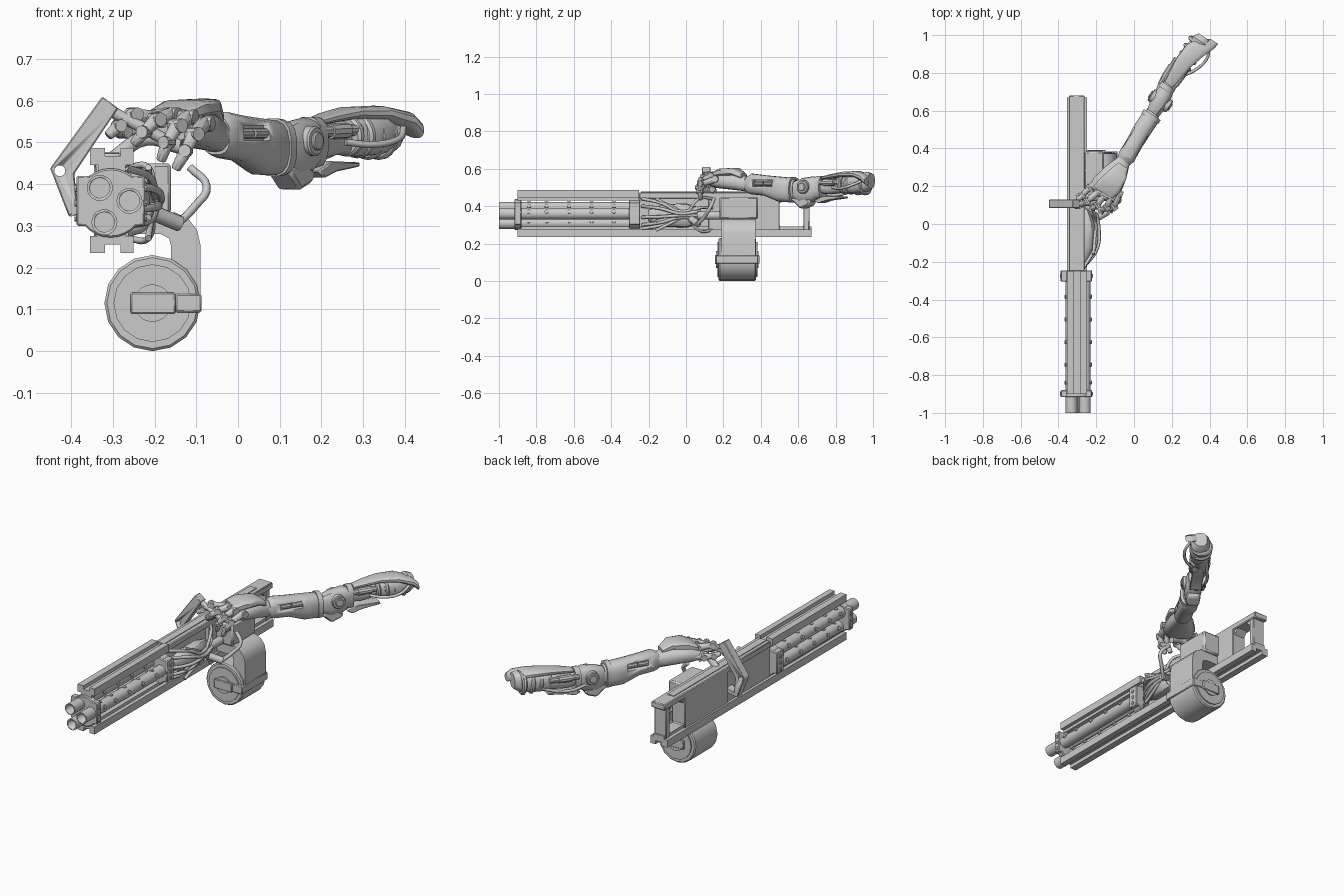
import bpy, bmesh, math
from mathutils import Matrix, Vector

# arm frame: local x runs along the arm, local y to its far side, z stays up
D = Vector((0.555, 0.832))
ARM = Matrix(((D.x, -D.y, 0, -0.05), (D.y, D.x, 0, 0.34), (0, 0, 1, 0), (0, 0, 0, 1)))


def finish(name, bm, mat=None, bevel=0, smooth=True):
    bmesh.ops.recalc_face_normals(bm, faces=bm.faces)
    me = bpy.data.meshes.new(name)
    bm.to_mesh(me)
    bm.free()
    if mat:
        me.transform(mat)
    if smooth:
        me.shade_smooth()
        me.set_sharp_from_angle(angle=math.radians(35))
    ob = bpy.data.objects.new(name, me)
    bpy.context.collection.objects.link(ob)
    if bevel:
        m = ob.modifiers.new("bevel", 'BEVEL')
        m.width, m.segments, m.limit_method = bevel, 1, 'ANGLE'
    return ob


def prism(name, pts, a, b, axis='y', mat=None, bevel=0):
    """Extrude a (x,z) profile along y, or a (y,z) profile along x."""
    bm = bmesh.new()
    place = (lambda p, s: (p[0], s, p[1])) if axis == 'y' else (lambda p, s: (s, p[0], p[1]))
    ends = [[bm.verts.new(place(p, s)) for p in pts] for s in (a, b)]
    n = len(pts)
    for e in ends:
        bm.faces.new(e)
    for i in range(n):
        j = (i + 1) % n
        bm.faces.new((ends[0][i], ends[0][j], ends[1][j], ends[1][i]))
    return finish(name, bm, mat, bevel)


def box(name, x, y, z, mat=None, bevel=0):
    pts = [(x[0], z[0]), (x[1], z[0]), (x[1], z[1]), (x[0], z[1])]
    return prism(name, pts, y[0], y[1], 'y', mat, bevel)


def cyl(name, p, q, r, r2=None, n=16, mat=None, bevel=0):
    p, q = Vector(p), Vector(q)
    bm = bmesh.new()
    m = Matrix.Translation((p + q) / 2) @ (q - p).to_track_quat('Z', 'Y').to_matrix().to_4x4()
    bmesh.ops.create_cone(bm, cap_ends=True, segments=n, radius1=r,
                          radius2=r if r2 is None else r2, depth=(q - p).length, matrix=m)
    return finish(name, bm, mat, bevel)


def loft(name, secs, n=14, mat=ARM, power=0.75):
    """Skin rounded-box sections (x, y, z, half width, half height) along local x."""
    bm = bmesh.new()
    sp = lambda v: math.copysign(abs(v) ** power, v)
    rings = []
    for t, v, z, w, h in secs:
        angs = [2 * math.pi * (i + 0.5) / n for i in range(n)]
        rings.append([bm.verts.new((t, v + w * sp(math.cos(a)), z + h * sp(math.sin(a)))) for a in angs])
    for r0, r1 in zip(rings, rings[1:]):
        for i in range(n):
            bm.faces.new((r0[i], r0[(i + 1) % n], r1[(i + 1) % n], r1[i]))
    bm.faces.new(rings[0])
    bm.faces.new(rings[-1])
    return finish(name, bm, mat)


def tube(name, pts, r, mat=None):
    cu = bpy.data.curves.new(name, 'CURVE')
    cu.dimensions, cu.bevel_depth, cu.bevel_resolution = '3D', r, 2
    cu.resolution_u, cu.use_fill_caps = 5, True
    s = cu.splines.new('BEZIER')
    s.bezier_points.add(len(pts) - 1)
    for b, p in zip(s.bezier_points, pts):
        b.co = (mat @ Vector(p)) if mat else p
        b.handle_left_type = b.handle_right_type = 'AUTO'
    ob = bpy.data.objects.new(name, cu)
    bpy.context.collection.objects.link(ob)
    return ob


def cut(ob, cutter):
    m = ob.modifiers.new("cut", 'BOOLEAN')
    m.operation, m.object, m.solver = 'DIFFERENCE', cutter, 'EXACT'
    cutter.hide_render = True
    cutter.hide_set(True)


# ---- gun: grooved rails above and below
CX, CZ = -0.305, 0.355
rail = [(-.355, .487), (-.318, .487), (-.318, .467), (-.282, .467), (-.282, .487), (-.25, .487),
        (-.25, .446), (-.27, .446), (-.27, .43), (-.335, .43), (-.335, .446), (-.355, .446)]
prism("top_rail", rail, -.9, -.25)
prism("bottom_rail", [(x, 2 * CZ + .01 - z + .002) for x, z in rail], -.9, .67)

# receiver
box("receiver_front", (-.34, -.285), (-.25, .14), (.26, .468))
box("receiver_rear", (-.345, -.262), (.12, .5), (.26, .468), bevel=.004)
box("receiver_top", (-.345, -.262), (-.25, .68), (.44, .473), bevel=.004)
box("receiver_spine", (-.325, -.285), (-.24, .57), (.47, .477))
box("stock_post", (-.34, -.267), (.628, .66), (.26, .45), bevel=.004)
for name, y, s in (("stock_brace_inner", .495, 1), ("stock_brace_outer", .632, -1)):
    for z, k in ((.262, 1), (.448, -1)):
        prism(name, [(y, z), (y + .045 * s, z), (y, z + .04 * k)], -.335, -.272, 'x')

# barrel cluster
BAR = [(-.331, .391), (-.26, .36), (-.32, .309)]
for i, (x, z) in enumerate(BAR):
    b = cyl("barrel", (x, -1, z), (x, -.25, z), .031, n=20)
    cut(b, cyl("bore_cutter", (x, -1.02, z), (x, -.9, z), .024, n=16))
    for y in (-.84, -.745, -.625, -.505, -.385):
        for ax, az in ((1, .35), (-1, .35), (0, 1)):
            cyl("barrel_stud", (x, y, z), (x + .034 * ax, y, z + .034 * az), .011, n=8)
cyl("centre_rod", (CX, -.9, CZ), (CX, -.1, CZ), .018)
for y0, y1 in ((-.917, -.88), (-.305, -.245)):
    cyl("barrel_clamp", (CX, y0, CZ), (CX, y1, CZ), .083, n=28, bevel=.004)
    for s in (-1, 1):
        box("clamp_ear", (CX + s * .06 - .022, CX + s * .06 + .022), (y0, y1), (.30, .42), bevel=.004)
        for dz in (-.035, 0, .035):
            cyl("clamp_bolt", (CX + s * .08, (y0 + y1) / 2, CZ + dz),
                (CX + s * .087, (y0 + y1) / 2, CZ + dz), .009, n=8)

# side cables meeting at a feed pipe
for z0, z1, x1 in ((.44, .37, -.2), (.40, .36, -.185), (.34, .35, -.19), (.30, .34, -.2), (.28, .33, -.215)):
    tube("feed_cable", [(-.27, -.235, z0), (x1 - .01, -.13, (z0 * 1.3 + z1 * .7) / 2),
                        (x1, -.03, z1), (x1 - .015, .06, 2 * z1 - .36 + .01)], .009)
for z0, z1 in ((.44, .36), (.27, .35), (.39, .355)):
    tube("rear_cable", [(-.265, .14, z0), (-.215, .07, z0), (-.205, 0, z1), (-.215, -.16, .71 - z0)], .008)
cyl("feed_pipe", (-.235, -.02, .35), (-.235, .2, .35), .022)
loft("feed_housing", [(-.20, -.27, .35, .02, .03), (-.12, -.25, .35, .04, .06),
                      (0, -.245, .35, .04, .065), (.08, -.26, .35, .02, .04)],
     mat=Matrix(((0, 1, 0, 0), (1, 0, 0, 0), (0, 0, 1, 0), (0, 0, 0, 1))))
tube("grip_loop", [(-.115, .15, .44), (-.075, .13, .395), (-.105, .10, .345), (-.15, .06, .30)], .010)
cyl("grip_socket", (-.14, .065, .305), (-.20, .03, .33), .019, n=12)

# drum magazine and its curved feed neck
cyl("drum", (-.205, .175, .115), (-.205, .375, .115), .115, n=16, bevel=.006)
cyl("drum_cap", (-.205, .168, .115), (-.205, .382, .115), .093, n=16)
cyl("drum_hub", (-.205, .16, .115), (-.205, .388, .115), .045, n=20)
box("drum_key", (-.257, -.15), (.155, .392), (.09, .14), bevel=.003)
box("drum_latch", (-.15, -.087), (.16, .385), (.093, .137), bevel=.004)
prism("feed_neck", [(-.09, .13), (-.09, .255), (-.098, .29), (-.12, .318), (-.15, .332), (-.27, .332),
                    (-.27, .28), (-.185, .28), (-.165, .27), (-.16, .25), (-.16, .13)], .19, .372, 'y')
box("feed_block", (-.265, -.16), (.18, .385), (.33, .45), bevel=.008)

# bent side handle plate with a hole
hp = prism("side_handle", [(-.325, .61), (-.287, .582), (-.392, .425), (-.383, .335), (-.405, .322), (-.45, .438)],
           .085, .13, 'y', bevel=.003)
cut(hp, cyl("handle_hole_cutter", (-.427, .05, .432), (-.427, .16, .432), .013))
prism("handle_foot", [(-.405, .322), (-.38, .345), (-.335, .36), (-.335, .335)], .085, .13, 'y')
cyl("handle_crossbar", (-.305, .107, .575), (-.18, .11, .51), .014, n=12)
tube("hand_grip_post", [(-.3, .15, .46), (-.22, .14, .51), (-.14, .14, .49)], .018)

# ---- hand
loft("palm", [(-.22, .005, .53, .07, .03), (-.17, .0, .535, .085, .042), (-.08, .0, .53, .065, .045),
              (-.01, 0, .517, .038, .04)])
loft("hand_armour", [(-.21, -.0, .565, .06, .015), (-.16, -.01, .58, .065, .022), (-.08, -.015, .585, .05, .02),
                     (-.03, -.01, .56, .03, .014)], power=.5)
fingers = [[(-.19, .17, .555), (-.25, .12, .567), (-.285, .10, .54), (-.312, .09, .515)],
           [(-.16, .15, .565), (-.195, .10, .555), (-.225, .08, .525), (-.25, .09, .495)],
           [(-.12, .14, .56), (-.145, .09, .54), (-.17, .07, .50), (-.185, .08, .455)],
           [(-.08, .16, .545), (-.105, .09, .52), (-.125, .075, .48), (-.15, .08, .435)],
           [(-.18, .24, .53), (-.24, .19, .525), (-.275, .15, .525), (-.30, .125, .535)]]
for f in fingers:
    for i, (p, q) in enumerate(zip(f, f[1:])):
        r = .021 - .002 * i
        cyl("finger_segment", p, q, r, r * .72, n=8, bevel=.003)
        d = (Vector(q) - Vector(p)).normalized().cross(Vector((0, 0, 1))).normalized() * r
        cyl("finger_joint", Vector(p) - d, Vector(p) + d, r * .9, n=10)

# ---- forearm with open windows and pistons inside
cyl("wrist_ring", (-.03, 0, .517), (.01, 0, .517), .04, n=18, mat=ARM)
fore = loft("forearm_shell", [(-.005, 0, .515, .04, .045), (.02, 0, .518, .048, .056), (.10, .005, .51, .046, .055),
                              (.19, .01, .49, .05, .068), (.25, .01, .487, .05, .066), (.29, .012, .49, .038, .05)], 16)
cut(fore, box("forearm_window_cutter", (.05, .17), (-.1, .1), (.505, .54), ARM))
for s in (-1, 1):
    for t in (.055, .115):
        cyl("forearm_piston", (t, .005 + s * .03, .522), (t + .052, .005 + s * .03, .522), .013, n=10, mat=ARM)
box("forearm_core", (.04, .18), (-.02, .03), (.50, .545), ARM)
loft("forearm_band", [(.255, .01, .488, .054, .07), (.28, .01, .488, .054, .068)], 16)

# ---- elbow
loft("elbow_body", [(.29, .012, .485, .036, .05), (.33, .015, .48, .045, .07), (.40, .018, .492, .046, .068),
                    (.44, .022, .50, .04, .05)])
cyl("elbow_axle", (.365, -.043, .503), (.365, .075, .503), .036, n=20, mat=ARM, bevel=.004)
cyl("elbow_cap", (.365, -.05, .503), (.365, .082, .503), .022, n=20, mat=ARM, bevel=.003)
prism("elbow_spur", [(.27, .44), (.30, .415), (.335, .385), (.39, .405), (.40, .43), (.36, .45)],
      -.02, .05, 'y', ARM, .008)
loft("elbow_collar", [(.425, .025, .50, .045, .062), (.455, .027, .50, .045, .062)], 16)

# ---- upper arm
loft("upper_arm_core", [(.44, .027, .505, .03, .036), (.5, .032, .505, .038, .042), (.57, .034, .51, .034, .04),
                        (.62, .025, .515, .045, .05), (.69, .015, .52, .055, .052), (.75, .01, .525, .04, .042)])
for i in range(4):
    t = .58 + .045 * i
    cyl("shoulder_rib", (t, .022, .515), (t + .022, .02, .517), .05 + .004 * min(i, 2), n=20, mat=ARM, bevel=.006)
for s in (-1, 1):
    cyl("upper_arm_piston", (.44, .032 + s * .034, .525), (.6, .03 + s * .04, .53), .014, n=10, mat=ARM)
    cyl("piston_sleeve", (.48, .032 + s * .035, .526), (.55, .031 + s * .038, .528), .019, n=10, mat=ARM)
loft("shoulder_guard", [(.46, .025, .55, .026, .01), (.52, .025, .56, .036, .013), (.60, .025, .57, .045, .015),
                        (.69, .01, .57, .055, .018), (.755, -.02, .553, .05, .022), (.785, -.05, .53, .022, .02)])
loft("shoulder_socket", [(.72, .015, .525, .045, .05), (.745, .012, .53, .052, .054), (.775, .01, .535, .035, .04)])
prism("lower_arm_blade", [(.42, .43), (.45, .415), (.50, .43), (.60, .442), (.60, .452), (.48, .455)],
      -.012, .05, 'y', ARM, .003)
tube("shoulder_cable", [(.54, -.01, .50), (.61, -.05, .495), (.69, -.065, .51), (.745, -.04, .535)], .008, ARM)
tube("arm_cable", [(.40, .06, .47), (.48, .075, .46), (.58, .065, .47), (.66, .06, .50)], .008, ARM)
